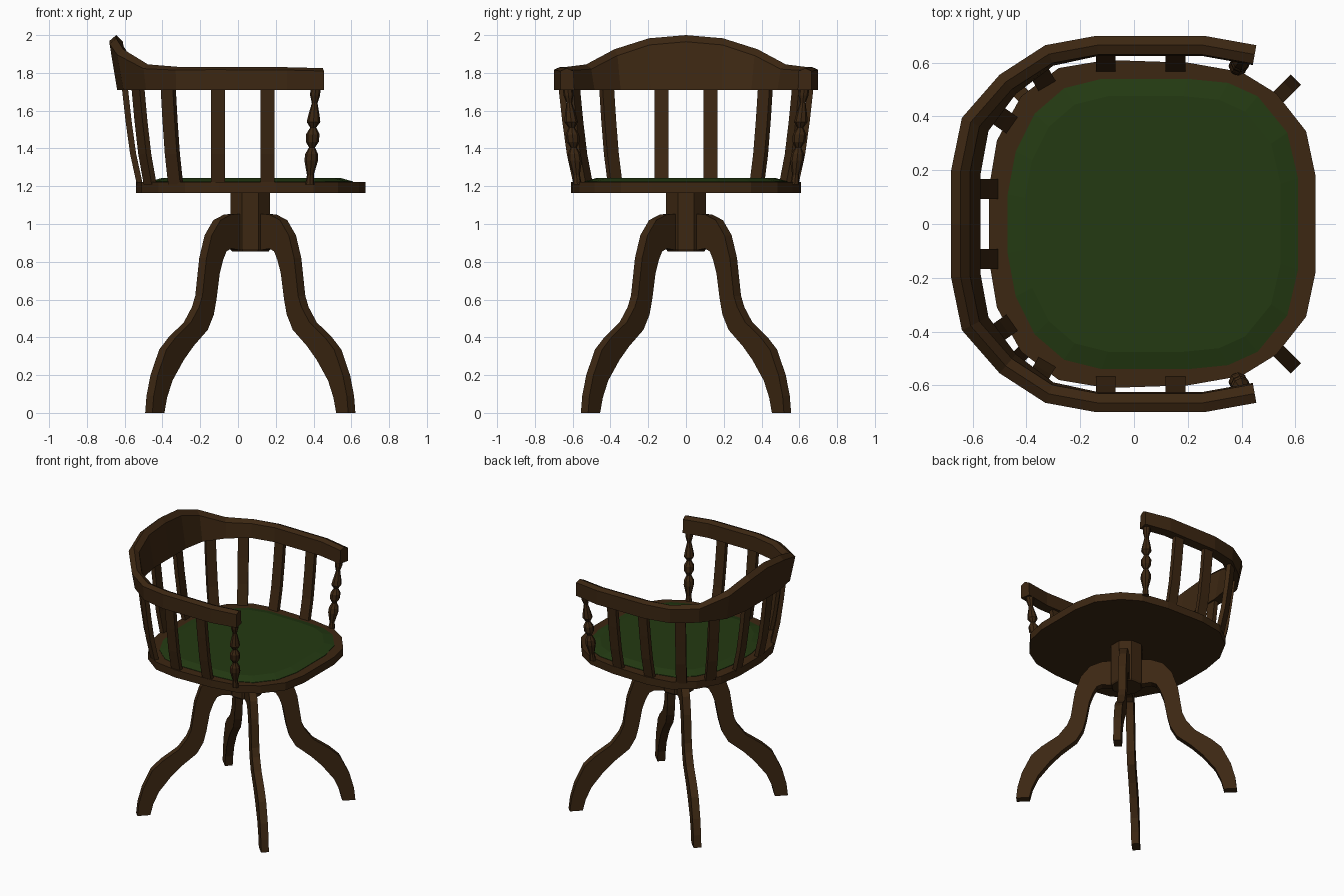
import bpy, bmesh, math
from mathutils import Vector, Matrix

if "Cube" in bpy.data.objects:
    bpy.data.objects.remove(bpy.data.objects["Cube"])


def material(name, rgb):
    m = bpy.data.materials.new(name)
    m.diffuse_color = (*rgb, 1)
    m.use_nodes = True
    m.node_tree.nodes["Principled BSDF"].inputs["Base Color"].default_value = m.diffuse_color
    return m


WOOD = material("dark_wood", (0.045, 0.020, 0.006))
GREEN = material("green_leather", (0.017, 0.042, 0.006))


def make(name, rings, mat, matrix=None):
    """Skin a list of closed rings and cap both ends."""
    bm = bmesh.new()
    loops = [[bm.verts.new(p) for p in ring] for ring in rings]
    for a, b in zip(loops, loops[1:]):
        for i in range(len(a)):
            j = (i + 1) % len(a)
            bm.faces.new((a[i], a[j], b[j], b[i]))
    bm.faces.new(loops[0][::-1])
    bm.faces.new(loops[-1])
    bmesh.ops.recalc_face_normals(bm, faces=bm.faces)
    if matrix:
        bm.transform(matrix)
    mesh = bpy.data.meshes.new(name)
    bm.to_mesh(mesh)
    bm.free()
    mesh.materials.append(mat)
    ob = bpy.data.objects.new(name, mesh)
    bpy.context.collection.objects.link(ob)
    return ob


def mirrored(half):
    return half + [(x, -y) for x, y in reversed(half)]


def at_z(outline, z, cx=0.0, s=1.0):
    return [(cx + (x - cx) * s, y * s, z) for x, y in outline]


# seat frame
seat = mirrored([(0.675, 0.18), (0.64, 0.345), (0.53, 0.485), (0.40, 0.565), (0.20, 0.60),
                 (-0.10, 0.61), (-0.28, 0.58), (-0.42, 0.475), (-0.51, 0.31), (-0.54, 0.13)])
make("seat_frame", [at_z(seat, 1.165), at_z(seat, 1.222)], WOOD)

# padded seat
pad = mirrored([(0.61, 0.17), (0.57, 0.34), (0.46, 0.475), (0.35, 0.525), (0.20, 0.54),
                (-0.12, 0.54), (-0.26, 0.505), (-0.37, 0.41), (-0.44, 0.27), (-0.47, 0.11)])
make("seat_pad", [at_z(pad, 1.21), at_z(pad, 1.225), at_z(pad, 1.243, 0.07, 0.88)], GREEN)

# centre column under the seat
CX = 0.065
R = 0.105 / math.cos(math.pi / 8)
octagon = [(CX + R * math.cos((k + 0.5) * math.pi / 4), R * math.sin((k + 0.5) * math.pi / 4))
           for k in range(8)]
make("centre_column", [at_z(octagon, 0.855, CX, 0.93), at_z(octagon, 0.868),
                       at_z(octagon, 1.17)], WOOD)

# four curved legs: (outer edge, inner edge) stations from top to foot, seen as (reach, z)
leg_edges = [((0.09, 1.055), (0.09, 0.86)), ((0.17, 1.05), (0.17, 0.87)),
             ((0.25, 1.02), (0.205, 0.855)), ((0.315, 0.94), (0.23, 0.81)),
             ((0.355, 0.82), (0.255, 0.74)), ((0.385, 0.62), (0.28, 0.60)),
             ((0.41, 0.56), (0.30, 0.52)), ((0.47, 0.48), (0.345, 0.44)),
             ((0.585, 0.40), (0.45, 0.355)), ((0.655, 0.335), (0.525, 0.28)),
             ((0.72, 0.20), (0.61, 0.17)), ((0.75, 0.09), (0.65, 0.08)),
             ((0.76, 0.0), (0.67, 0.0))]
T = 0.027
for n, label in enumerate(("front_left", "back_left", "back_right", "front_right")):
    rings = [[(a[0], -T, a[1]), (a[0], T, a[1]), (b[0], T, b[1]), (b[0], -T, b[1])]
             for a, b in leg_edges]
    turn = Matrix.Translation((CX, 0, 0)) @ Matrix.Rotation(math.pi / 4 + n * math.pi / 2, 4, 'Z')
    make("leg_" + label, rings, WOOD, turn)

# arm rail and raised crest: outer line, top height, crest amount
half = [(0.455, 0.665, 1.825, 0), (0.26, 0.70, 1.83, 0), (-0.14, 0.70, 1.832, 0),
        (-0.33, 0.665, 1.832, 0.15), (-0.50, 0.555, 1.845, 0.5), (-0.64, 0.395, 1.925, 0.9),
        (-0.68, 0.20, 1.983, 1)]
line = half + [(-0.68, 0, 2.0, 1)] + [(x, -y, h, c) for x, y, h, c in reversed(half)]
rings = []
for i, (x, y, h, c) in enumerate(line):
    p, here, q = (Vector(line[k][:2]) for k in (max(i - 1, 0), i, min(i + 1, len(line) - 1)))
    d1 = (here - p).normalized() if i else (q - here).normalized()
    d2 = (q - here).normalized() if i < len(line) - 1 else d1
    t = (d1 + d2).normalized()
    inward = Vector((-t.y, t.x)) / t.dot(d1)
    section = [(0.04 * c, 1.71), (0, h - 0.015 - 0.015 * c), (0.035, h),
               (0.07, h - 0.015 - 0.02 * c), (0.075 + 0.035 * c, 1.71)]
    rings.append([(x + inward.x * o, y + inward.y * o, z) for o, z in section])
make("arm_rail", rings, WOOD)

# flat back slats, bent outward: base position and facing angle
slats = [(0.155, 0.58, 90), (-0.105, 0.58, 90), (-0.33, 0.525, 120),
         (-0.465, 0.375, 145), (-0.52, 0.13, 180)]
for n, (x, y, angle) in enumerate(slats):
    for side in (1, -1):
        rings = [[(o - 0.016, -0.037, z), (o + 0.016, -0.037, z),
                  (o + 0.016, 0.037, z), (o - 0.016, 0.037, z)]
                 for o, z in ((0, 1.21), (0.035, 1.37), (0.06, 1.55), (0.08, 1.73))]
        place = (Matrix.Translation((x, y * side, 0))
                 @ Matrix.Rotation(math.radians(angle * side), 4, 'Z'))
        make("slat_%d_%s" % (n + 1, "left" if side > 0 else "right"), rings, WOOD, place)

# turned arm posts, leaning outward: (radius, z)
profile = [(0.024, 1.21), (0.018, 1.26), (0.036, 1.335), (0.034, 1.37), (0.016, 1.405),
           (0.034, 1.435), (0.036, 1.475), (0.016, 1.51), (0.036, 1.54), (0.030, 1.575),
           (0.015, 1.64), (0.026, 1.68), (0.028, 1.73)]
for side in (1, -1):
    rings = []
    for r, z in profile:
        f = (z - 1.21) / 0.5
        rings.append([(0.38 + 0.03 * f + r * math.cos(k * math.pi / 4),
                       side * (0.575 + 0.05 * f) + r * math.sin(k * math.pi / 4), z)
                      for k in range(8)])
    make("arm_post_" + ("left" if side > 0 else "right"), rings, WOOD)
